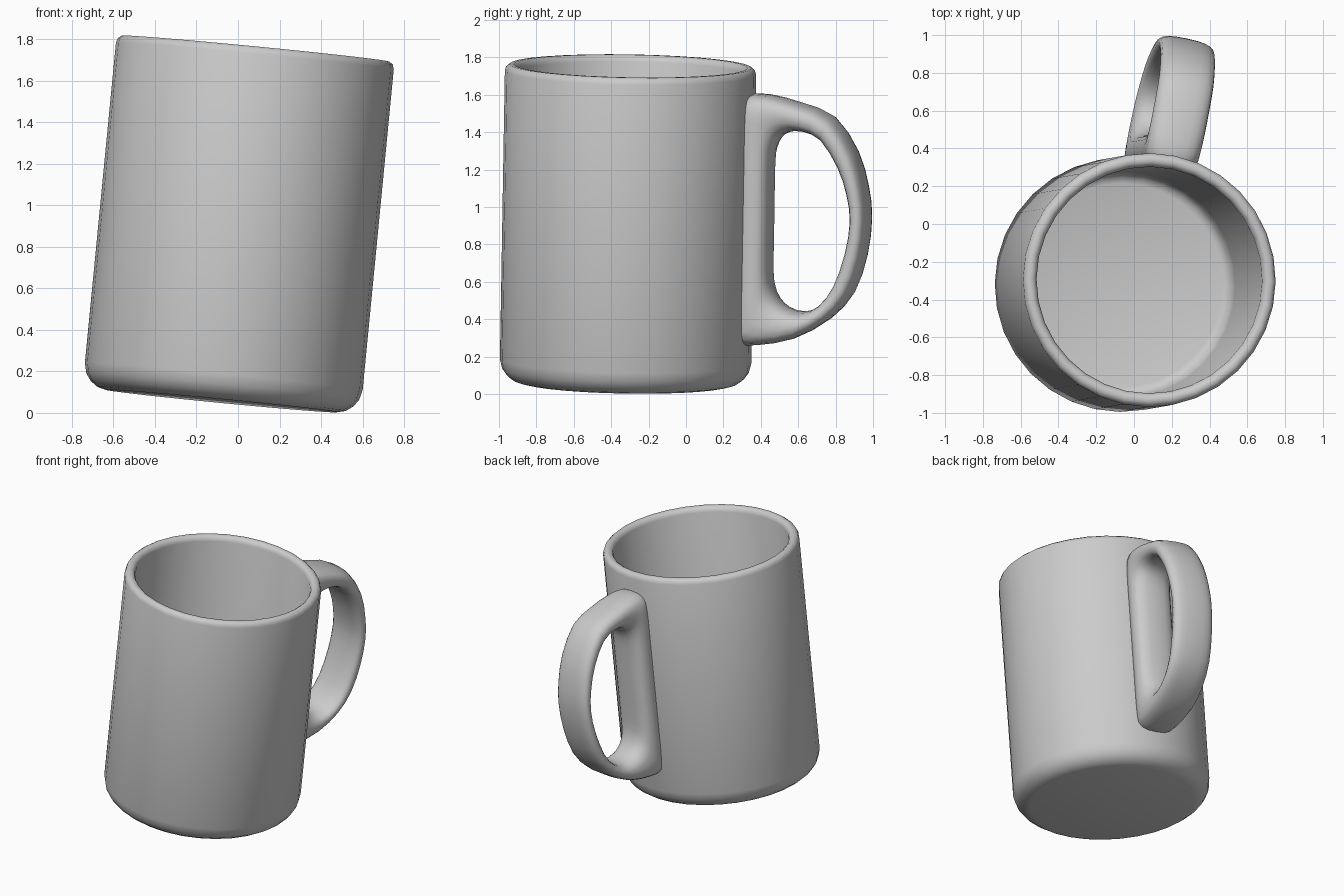
import bpy, math
from mathutils import Matrix, Vector

if "Cube" in bpy.data.objects:
    bpy.data.objects.remove(bpy.data.objects["Cube"])

# Shared frame: slightly leaning mug axis, handle turned 12 degrees from +y
axis = Vector((0.097, 0.017, 1)).normalized()
turn = math.radians(12)
out = Vector((math.sin(turn), math.cos(turn), 0))
out = (out - axis * out.dot(axis)).normalized()
side = out.cross(axis)
frame = Matrix((side, out, axis)).transposed().to_4x4()
frame.translation = (-0.08, -0.325, 0.057)


def make_object(name, verts, faces, angle):
    mesh = bpy.data.meshes.new(name)
    mesh.from_pydata([frame @ Vector(v) for v in verts], [], faces)
    mesh.update()
    obj = bpy.data.objects.new(name, mesh)
    bpy.context.collection.objects.link(obj)
    bpy.ops.object.select_all(action='DESELECT')
    bpy.context.view_layer.objects.active = obj
    obj.select_set(True)
    bpy.ops.object.mode_set(mode='EDIT')
    bpy.ops.mesh.select_all(action='SELECT')
    bpy.ops.mesh.normals_make_consistent(inside=False)
    bpy.ops.object.mode_set(mode='OBJECT')
    bpy.ops.object.shade_smooth_by_angle(angle=math.radians(angle))
    return obj


def bridge(rows, n, closed):
    count = rows if closed else rows - 1
    return [(i * n + j, i * n + (j + 1) % n,
             (i + 1) % rows * n + (j + 1) % n, (i + 1) % rows * n + j)
            for i in range(count) for j in range(n)]


# Cup body: lathed profile (radius, height), outside up and inside down
profile = [(0.56, 0), (0.60, 0.01), (0.635, 0.035), (0.66, 0.07), (0.672, 0.12),
           (0.672, 1.67), (0.665, 1.692), (0.648, 1.705), (0.625, 1.705),
           (0.608, 1.692), (0.60, 1.67), (0.60, 0.20), (0.59, 0.16),
           (0.57, 0.13), (0.54, 0.12)]
N = 32
cup = [(r * math.cos(2 * math.pi * j / N), r * math.sin(2 * math.pi * j / N), h)
       for r, h in profile for j in range(N)]
cup_faces = bridge(len(profile), N, False)
cup_faces += [tuple(range(N)), tuple(range(len(cup) - N, len(cup)))]
make_object("cup_body", cup, cup_faces, 40)

# Handle: closed ring of (outer reach, outer height, inner reach, inner height)
ring = [(0.61, 0.92, 0.79, 0.92), (0.61, 1.25, 0.79, 1.20), (0.61, 1.50, 0.80, 1.29),
        (0.64, 1.57, 0.83, 1.35), (0.75, 1.58, 0.88, 1.385), (0.93, 1.54, 0.96, 1.39),
        (1.11, 1.47, 1.06, 1.345), (1.24, 1.29, 1.155, 1.20), (1.30, 1.10, 1.205, 1.06),
        (1.32, 0.93, 1.225, 0.92), (1.30, 0.73, 1.20, 0.75), (1.235, 0.53, 1.14, 0.57),
        (1.11, 0.385, 1.06, 0.46), (0.92, 0.275, 0.97, 0.42), (0.73, 0.235, 0.885, 0.44),
        (0.635, 0.235, 0.83, 0.49), (0.61, 0.28, 0.80, 0.56), (0.61, 0.60, 0.79, 0.65)]
ring = [Vector(p) for p in ring]
smooth = []
for i in range(len(ring)):
    a, b, c, d = (ring[(i + k) % len(ring)] for k in (-1, 0, 1, 2))
    smooth += [b, (b + c) * 0.5625 - (a + d) * 0.0625]

# Rounded-rectangle cross-section swept around the ring
M = 20
handle = []
for o_r, o_h, i_r, i_h in smooth:
    for j in range(M):
        t = 2 * math.pi * j / M
        lat, thick = (math.copysign(abs(v) ** 0.75, v) for v in (math.cos(t), math.sin(t)))
        f = 0.5 + 0.5 * thick
        handle.append((0.147 * lat, o_r + (i_r - o_r) * f, o_h + (i_h - o_h) * f))
make_object("handle", handle, bridge(len(smooth), M, True), 60)
